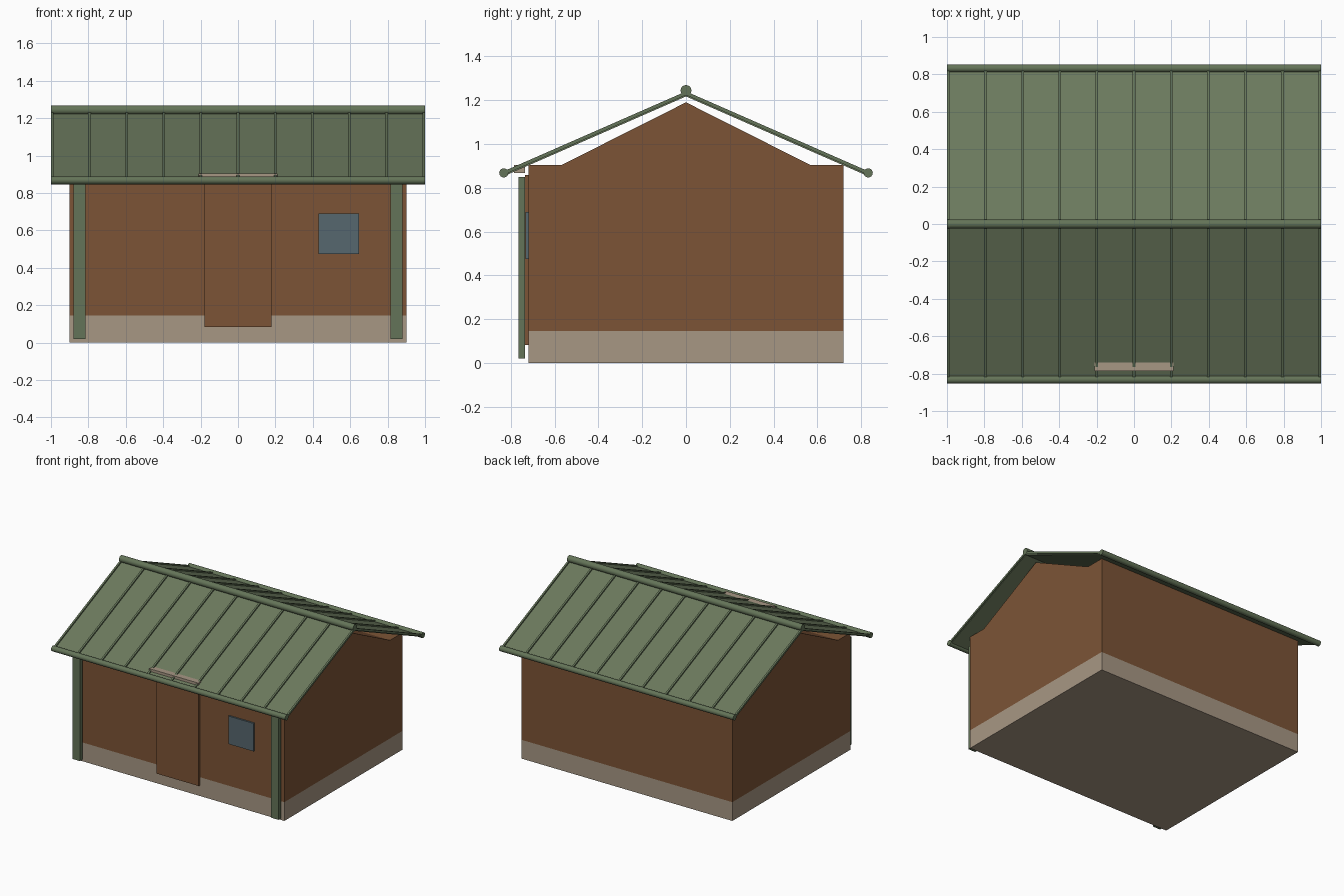
import bpy, math

if "Cube" in bpy.data.objects:
    bpy.data.objects.remove(bpy.data.objects["Cube"])


def material(name, rgb):
    """Flat colour given as sRGB 0-255, stored as linear."""
    m = bpy.data.materials.new(name)
    lin = [((c / 255 + 0.055) / 1.055) ** 2.4 for c in rgb]
    m.diffuse_color = (*lin, 1)
    m.use_nodes = True
    m.node_tree.nodes["Principled BSDF"].inputs["Base Color"].default_value = m.diffuse_color
    return m


BROWN = material("timber brown", (124, 84, 54))
STONE = material("plinth stone", (167, 151, 132))
ROOF = material("roof green", (107, 121, 93))
TRIM = material("trim green", (100, 116, 88))
GLASS = material("window blue grey", (86, 103, 110))


def mesh_object(name, verts, faces, mat):
    me = bpy.data.meshes.new(name)
    me.from_pydata(verts, [], faces)
    me.materials.append(mat)
    ob = bpy.data.objects.new(name, me)
    bpy.context.collection.objects.link(ob)
    return ob


def extrude_x(name, profile, x0, x1, mat):
    """Prism along x from a (y, z) profile, counter-clockwise seen from +x."""
    n = len(profile)
    verts = [(x, y, z) for x in (x0, x1) for y, z in profile]
    faces = [tuple(range(n))[::-1], tuple(range(n, 2 * n))]
    faces += [(i, (i + 1) % n, n + (i + 1) % n, n + i) for i in range(n)]
    return mesh_object(name, verts, faces, mat)


def box(name, x, y, z, mat):
    prof = [(y[0], z[0]), (y[1], z[0]), (y[1], z[1]), (y[0], z[1])]
    return extrude_x(name, prof, x[0], x[1], mat)


def rod(name, y, z, r, mat):
    bpy.ops.mesh.primitive_cylinder_add(vertices=16, radius=r, depth=2,
                                        location=(0, y, z),
                                        rotation=(0, math.pi / 2, 0))
    ob = bpy.context.object
    ob.name = name
    ob.data.materials.append(mat)
    bpy.ops.object.shade_smooth_by_angle()


# Plinth and the walls with the gable in one solid
box("plinth", (-0.9, 0.9), (-0.72, 0.72), (0, 0.145), STONE)
extrude_x("walls", [(-0.72, 0.145), (0.72, 0.145), (0.72, 0.903), (0.57, 0.903),
                    (0, 1.19), (-0.57, 0.903), (-0.72, 0.903)], -0.9, 0.9, BROWN)

# Front details
box("door", (-0.18, 0.18), (-0.736, -0.72), (0.083, 0.858), BROWN)
box("door_hood", (-0.21, 0.21), (-0.785, -0.735), (0.867, 0.905), STONE)
box("window", (0.43, 0.647), (-0.733, -0.72), (0.474, 0.69), GLASS)
for side, cx in (("left", -0.848), ("right", 0.848)):
    box("corner_post_" + side, (cx - 0.032, cx + 0.032), (-0.764, -0.735),
        (0.02, 0.85), TRIM)

# Roof slopes, standing seams and eave rods, front and back
SLOPE, RIDGE, EAVE = 0.438, 1.229, 0.832


def slope_strip(name, s, x0, x1, low, high, mat):
    """Strip following one roof slope, offset low..high from its surface."""
    zr, ze = RIDGE, RIDGE - SLOPE * EAVE
    prof = [(0, zr + low), (0, zr + high), (s * EAVE, ze + high), (s * EAVE, ze + low)]
    if s > 0:
        prof.reverse()
    return extrude_x(name, prof, x0, x1, mat)


for side, s in (("front", -1), ("back", 1)):
    slope_strip("roof_panel_" + side, s, -0.992, 0.992, -0.012, 0, ROOF)
    for i in range(11):
        x = -0.9925 + i * 0.1985
        slope_strip(f"roof_seam_{side}_{i + 1}", s, x - 0.007, x + 0.007,
                    -0.006, 0.011, TRIM)
    rod("eave_rod_" + side, s * EAVE, 0.868, 0.021, TRIM)
rod("ridge_cap", 0, 1.244, 0.025, TRIM)
